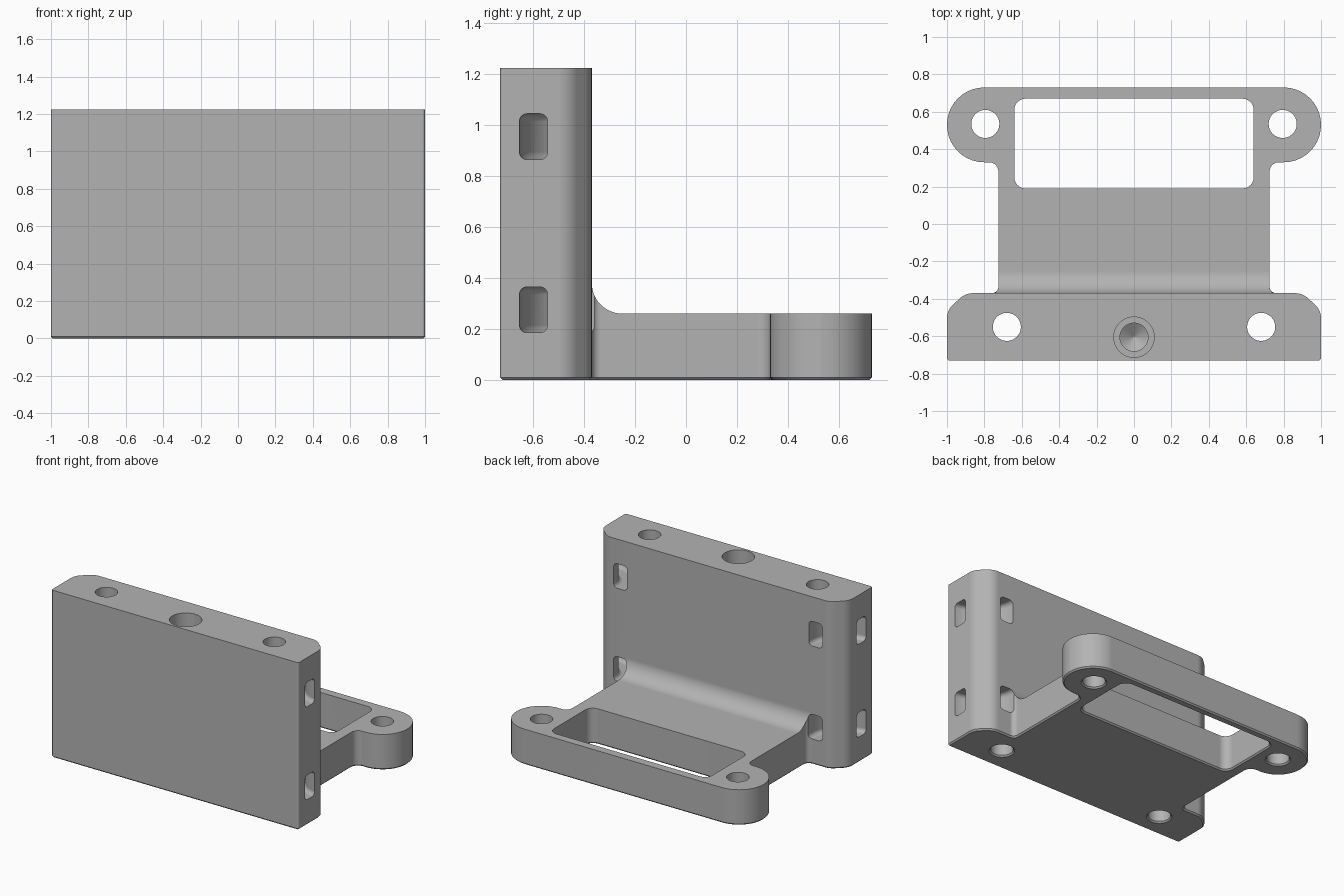
import bpy, bmesh, math
from mathutils import Vector, Matrix

if "Cube" in bpy.data.objects:
    bpy.data.objects.remove(bpy.data.objects["Cube"])

grey = bpy.data.materials.new("matte grey")
grey.use_nodes = True
COLOUR = (0.45, 0.45, 0.45, 1)
grey.diffuse_color = COLOUR
grey.node_tree.nodes["Principled BSDF"].inputs["Base Color"].default_value = COLOUR


def rounded(corners, steps=10):
    """Outline through (x, y, radius) corners, each rounded by an arc."""
    out = []
    for i, (x, y, r) in enumerate(corners):
        p = Vector((x, y))
        if r == 0:
            out.append(p)
            continue
        a = (Vector(corners[i - 1][:2]) - p).normalized()
        b = (Vector(corners[(i + 1) % len(corners)][:2]) - p).normalized()
        half = a.angle(b) / 2
        centre = p + (a + b).normalized() * r / math.sin(half)
        reach = r / math.tan(half)
        start = (p + a * reach - centre).normalized()
        end = (p + b * reach - centre).normalized()
        out += [centre + start.slerp(end, k / steps) * r for k in range(steps + 1)]
    return out


def rectangle(cx, cy, w, h, r):
    return rounded([(cx + sx * w / 2, cy + sy * h / 2, r)
                    for sx, sy in ((-1, -1), (1, -1), (1, 1), (-1, 1))])


def circle(cx, cy, r, n=48):
    return [Vector((cx + r * math.cos(math.tau * k / n),
                    cy + r * math.sin(math.tau * k / n))) for k in range(n)]


def finish(name, bm):
    bmesh.ops.recalc_face_normals(bm, faces=bm.faces)
    mesh = bpy.data.meshes.new(name)
    bm.to_mesh(mesh)
    bm.free()
    mesh.materials.append(grey)
    obj = bpy.data.objects.new(name, mesh)
    bpy.context.collection.objects.link(obj)
    return obj


def loft(name, rings, bevel=0, matrix=None):
    """Solid through matching (outline, height) rings."""
    bm = bmesh.new()
    loops = [[bm.verts.new((p.x, p.y, z)) for p in outline] for outline, z in rings]
    for low, high in zip(loops, loops[1:]):
        for i in range(len(low)):
            bm.faces.new((low[i - 1], low[i], high[i], high[i - 1]))
    base = bm.faces.new(loops[0][::-1])
    bm.faces.new(loops[-1])
    if bevel:
        bmesh.ops.recalc_face_normals(bm, faces=bm.faces)
        bmesh.ops.bevel(bm, geom=list(base.edges), offset=bevel,
                        segments=1, affect='EDGES')
    if matrix:
        bm.transform(matrix)
    return finish(name, bm)


def tie_ring(name, x, y, z):
    """Ring with a rounded rectangular section."""
    bm = bmesh.new()
    section = [bm.verts.new((x + p.x, y, z + p.y))
               for p in rectangle(0.23, 0, 0.11, 0.18, 0.03)]
    edges = [bm.edges.new((section[i - 1], section[i])) for i in range(len(section))]
    bmesh.ops.spin(bm, geom=section + edges, cent=(x, y, z), axis=(0, 0, 1),
                   angle=math.tau, steps=64, use_merge=True)
    bmesh.ops.remove_doubles(bm, verts=bm.verts, dist=0.0001)
    return finish(name, bm)


# Plan outline: upright wall, neck and rear mounting ears
FRONT, BACK, TOP, FOOT, EDGE = -0.73, -0.37, 1.225, 0.26, 0.01
half = [(1, FRONT, 0.015), (1, -0.46, 0.1), (0.9, BACK, 0.1), (0.725, BACK, 0.035),
        (0.725, 0.33, 0.05), (1, 0.33, 0.199), (1, 0.73, 0.199)]
outline = rounded(half + [(-x, y, r) for x, y, r in reversed(half)])
bracket = loft("angle_bracket", [(outline, 0), (outline, TOP)], bevel=EDGE)

# Space above the foot, with a fillet against the wall
side = rounded([(BACK, 1.5, 0), (BACK, FOOT, 0.12), (1, FOOT, 0), (1, 1.5, 0)], 16)
turn = Matrix(((0, 0, 1, 0), (1, 0, 0, 0), (0, 1, 0, 0), (0, 0, 0, 1)))
cutters = [loft("foot_clearance", [(side, -1.2), (side, 1.2)], matrix=turn)]

# Rectangular window, flared at the underside
cutters.append(loft("foot_window", [
    (rectangle(0, 0.43, 1.28 + 4 * EDGE, 0.48 + 4 * EDGE, 0.06 + 2 * EDGE), -EDGE),
    (rectangle(0, 0.43, 1.28, 0.48, 0.06), EDGE),
    (rectangle(0, 0.43, 1.28, 0.48, 0.06), 0.5)]))

# Through holes and cable tie channels on both sides
for sx in (-1, 1):
    for name, x, y in (("wall_hole", 0.68, -0.55), ("ear_hole", 0.795, 0.535)):
        cutters.append(loft(name, [(circle(sx * x, y, 0.075 + 2 * EDGE), -EDGE),
                                   (circle(sx * x, y, 0.075), EDGE),
                                   (circle(sx * x, y, 0.075), 1.5)]))
    for z in (0.275, 0.955):
        cutters.append(tie_ring("tie_channel", sx * 1.02, BACK, z))

# Stepped blind hole with a conical tip
cutters.append(loft("centre_bore", [(circle(0, -0.605, r), z) for r, z in (
    (0.003, 0.36), (0.075, 0.41), (0.075, 0.75), (0.108, 0.75), (0.108, 1.5))]))

# Carve the bracket
bpy.ops.object.select_all(action='DESELECT')
bpy.context.view_layer.objects.active = bracket
bracket.select_set(True)
for cutter in cutters:
    cutter.hide_render = True
    mod = bracket.modifiers.new(cutter.name, 'BOOLEAN')
    mod.operation, mod.solver, mod.object = 'DIFFERENCE', 'EXACT', cutter
    bpy.ops.object.modifier_apply(modifier=mod.name)
    bpy.data.objects.remove(cutter)

bpy.ops.object.shade_smooth_by_angle(angle=math.radians(30))
weighted = bracket.modifiers.new("even_shading", 'WEIGHTED_NORMAL')
weighted.keep_sharp = True
